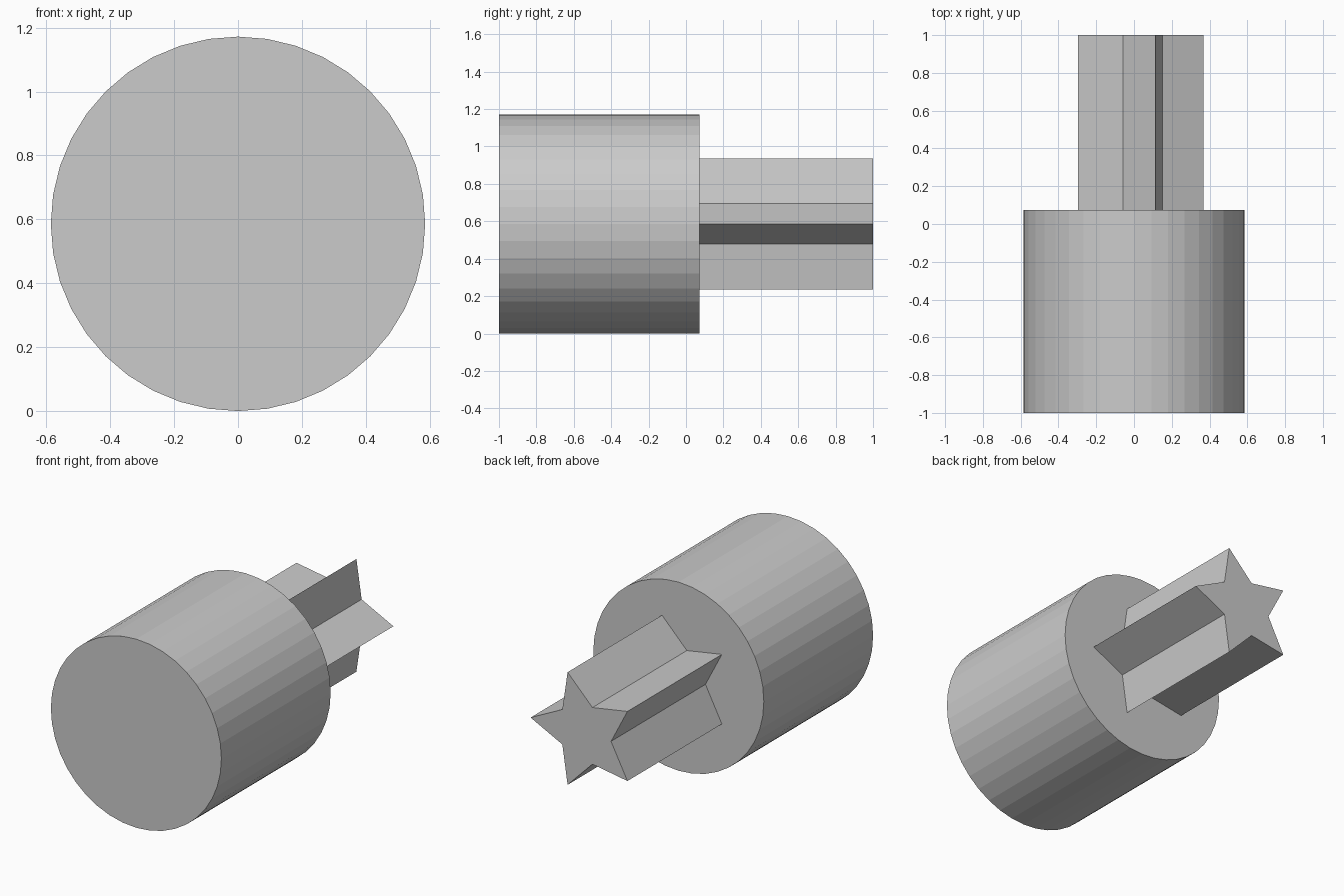
import bpy
import bmesh
from math import cos, sin, tau

cube = bpy.data.objects.get("Cube")
if cube:
    bpy.data.objects.remove(cube, do_unlink=True)

AXIS_Z = 0.586

# Single plain grey
grey = bpy.data.materials.new("light_grey")
grey.use_nodes = True
colour = (0.6, 0.6, 0.6, 1.0)
grey.diffuse_color = colour
grey.node_tree.nodes["Principled BSDF"].inputs["Base Color"].default_value = colour


def prism(name, radii, count, y_front, y_back):
    """Extrude a radial outline along y; radii repeat around the axis."""
    bm = bmesh.new()
    ring = []
    for i in range(count):
        r, a = radii[i % len(radii)], tau * i / count
        ring.append(bm.verts.new((r * cos(a), y_front, AXIS_Z + r * sin(a))))
    cap = bm.faces.new(ring)
    side = bmesh.ops.extrude_face_region(bm, geom=[cap], use_keep_orig=True)
    moved = [g for g in side["geom"] if isinstance(g, bmesh.types.BMVert)]
    bmesh.ops.translate(bm, verts=moved, vec=(0, y_back - y_front, 0))
    bmesh.ops.recalc_face_normals(bm, faces=bm.faces)
    mesh = bpy.data.meshes.new(name)
    bm.to_mesh(mesh)
    bm.free()
    mesh.materials.append(grey)
    obj = bpy.data.objects.new(name, mesh)
    bpy.context.collection.objects.link(obj)
    return obj


# Faceted round body
prism("round_body", [AXIS_Z], 40, -1.0, 0.073)

# Five-pointed shaft, one point towards +x, seated just inside the body
prism("star_shaft", [0.368, 0.185], 10, 0.068, 1.0)
